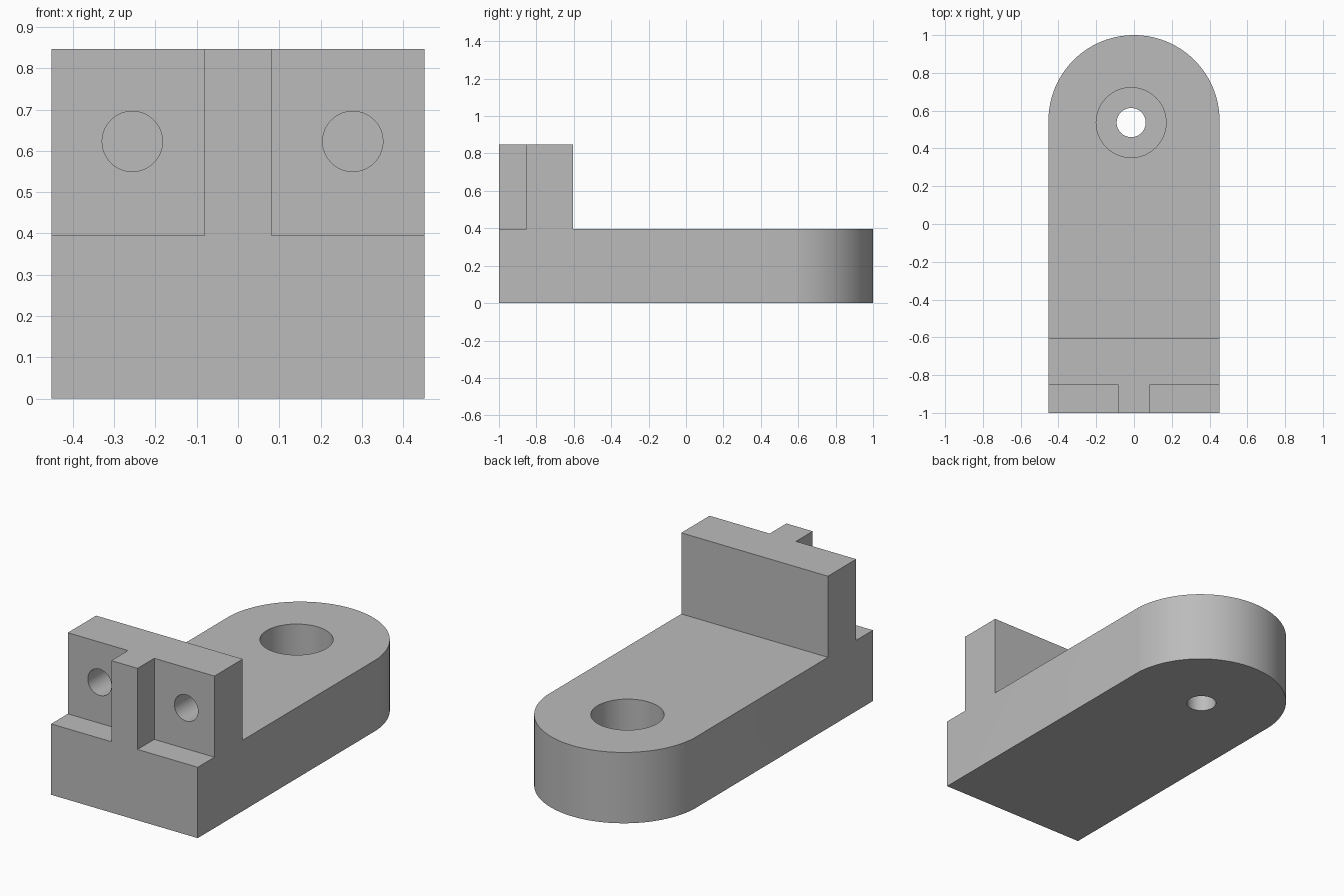
import bpy, bmesh, math
from mathutils import Matrix

if "Cube" in bpy.data.objects:
    bpy.data.objects.remove(bpy.data.objects["Cube"], do_unlink=True)

HALF_W, TOP, BASE_TOP = 0.452, 0.847, 0.395
WALL_BACK, NOTCH_Y, RIB = -0.604, -0.853, 0.081

grey = bpy.data.materials.new("plain grey")
grey.use_nodes = True
grey.diffuse_color = (0.5, 0.5, 0.5, 1)
grey.node_tree.nodes["Principled BSDF"].inputs["Base Color"].default_value = grey.diffuse_color


def make_object(name, bm):
    bmesh.ops.recalc_face_normals(bm, faces=bm.faces)
    mesh = bpy.data.meshes.new(name)
    bm.to_mesh(mesh)
    bm.free()
    mesh.materials.append(grey)
    obj = bpy.data.objects.new(name, mesh)
    bpy.context.collection.objects.link(obj)
    return obj


def prism(name, outline, z0, z1):
    bm = bmesh.new()
    face = bm.faces.new([bm.verts.new((x, y, z0)) for x, y in outline])
    new = bmesh.ops.extrude_face_region(bm, geom=[face])["geom"]
    verts = [v for v in new if isinstance(v, bmesh.types.BMVert)]
    bmesh.ops.translate(bm, verts=verts, vec=(0, 0, z1 - z0))
    return make_object(name, bm)


def box(name, x0, x1, y0, y1, z0, z1):
    return prism(name, [(x0, y0), (x1, y0), (x1, y1), (x0, y1)], z0, z1)


def cylinder(name, radius, depth, centre, axis="Z"):
    bm = bmesh.new()
    turn = Matrix.Rotation(math.pi / 2, 4, "X") if axis == "Y" else Matrix()
    bmesh.ops.create_cone(bm, cap_ends=True, segments=64, radius1=radius,
                          radius2=radius, depth=depth,
                          matrix=Matrix.Translation(centre) @ turn)
    return make_object(name, bm)


# Full-height block with a rounded back end
arc_r = 0.453
arc_y = 1 - arc_r
start = math.acos(HALF_W / arc_r)
steps = 64
outline = [(-HALF_W, -1), (HALF_W, -1)]
for i in range(steps + 1):
    a = start + (math.pi - 2 * start) * i / steps
    outline.append((arc_r * math.cos(a), arc_y + arc_r * math.sin(a)))
bracket = prism("bracket_body", outline, 0, TOP)

# Space above the base, and a notch on each side of the front rib
cutters = [box("back_cutter", -1, 1, WALL_BACK, 2, BASE_TOP, 1)]
for side, s in (("left", 1), ("right", -1)):
    x0, x1 = sorted((s * RIB, s))
    cutters.append(box(side + "_notch_cutter", x0, x1, -2, NOTCH_Y, BASE_TOP, 1))

# Blind holes in the front of the upright
hole_depth = 0.2
for side, x in (("left", 0.278), ("right", -0.256)):
    cutters.append(cylinder(side + "_hole_cutter", 0.073, 2 * hole_depth,
                            (x, NOTCH_Y, 0.623), "Y"))

# Counterbored hole through the base
bore_floor = 0.16
cutters.append(cylinder("counterbore_cutter", 0.185, 0.4,
                        (-0.015, 0.537, bore_floor + 0.2)))
cutters.append(cylinder("through_hole_cutter", 0.077, 1, (-0.015, 0.537, 0.1)))

bpy.ops.object.select_all(action="DESELECT")
bracket.select_set(True)
bpy.context.view_layer.objects.active = bracket
for cutter in cutters:
    cutter.hide_render = True
    mod = bracket.modifiers.new(cutter.name, "BOOLEAN")
    mod.operation = "DIFFERENCE"
    mod.solver = "EXACT"
    mod.object = cutter
    bpy.ops.object.modifier_apply(modifier=mod.name)
for cutter in cutters:
    bpy.data.objects.remove(cutter, do_unlink=True)

bpy.ops.object.shade_smooth_by_angle(angle=math.radians(30))
